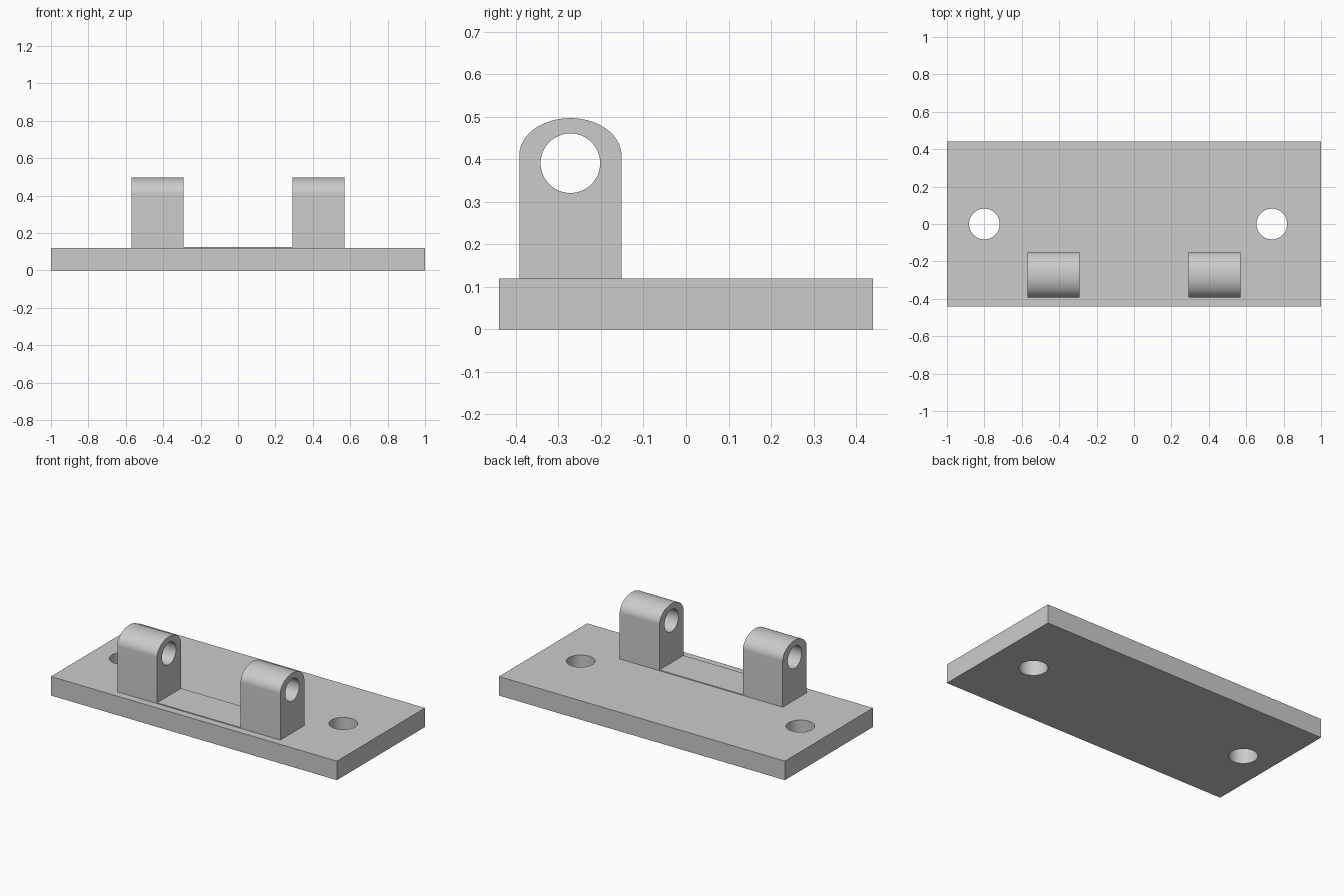
import bpy
import bmesh
from math import sin, cos, pi

cube = bpy.data.objects.get("Cube")
if cube:
    bpy.data.objects.remove(cube, do_unlink=True)

grey = bpy.data.materials.new("plain grey")
grey.use_nodes = True
colour = (0.6, 0.6, 0.6, 1)
grey.diffuse_color = colour
grey.node_tree.nodes["Principled BSDF"].inputs["Base Color"].default_value = colour


def arc(cx, cy, rx, ry, sweep=2 * pi, steps=64):
    """Points along an ellipse, starting at its right-hand end."""
    count = steps if sweep == 2 * pi else steps + 1
    return [(cx + rx * cos(sweep * i / steps), cy + ry * sin(sweep * i / steps))
            for i in range(count)]


def rectangle(x0, x1, y0, y1):
    return [(x0, y0), (x1, y0), (x1, y1), (x0, y1)]


def extruded(name, loops, thickness, location, rotation=(0, 0, 0)):
    """Solid from an outer outline and hole outlines, centred on its thickness."""
    curve = bpy.data.curves.new(name, "CURVE")
    curve.dimensions = "2D"
    curve.fill_mode = "BOTH"
    curve.extrude = thickness / 2
    for loop in loops:
        spline = curve.splines.new("POLY")
        spline.points.add(len(loop) - 1)
        for point, (x, y) in zip(spline.points, loop):
            point.co = (x, y, 0, 1)
        spline.use_cyclic_u = True
    obj = bpy.data.objects.new(name, curve)
    bpy.context.collection.objects.link(obj)
    obj.location = location
    obj.rotation_euler = rotation
    bpy.ops.object.select_all(action="DESELECT")
    obj.select_set(True)
    bpy.context.view_layer.objects.active = obj
    bpy.ops.object.convert(target="MESH")
    obj = bpy.context.object

    # Weld the caps to the walls and make normals consistent
    bm = bmesh.new()
    bm.from_mesh(obj.data)
    bmesh.ops.remove_doubles(bm, verts=bm.verts, dist=0.0001)
    bmesh.ops.recalc_face_normals(bm, faces=bm.faces)
    bm.to_mesh(obj.data)
    bm.free()
    obj.data.materials.clear()
    obj.data.materials.append(grey)
    bpy.ops.object.shade_smooth_by_angle(angle=pi / 6)
    return obj


# Base plate with two screw holes
PLATE_TOP = 0.12
extruded("base_plate",
         [rectangle(-1, 1, -0.44, 0.44),
          arc(-0.8, 0, 0.082, 0.082), arc(0.737, 0, 0.082, 0.082)],
         PLATE_TOP, (0, 0, PLATE_TOP / 2))

# Round-topped hinge lugs, each with a pin hole along x
LUG_Y, LUG_HALF = -0.272, 0.12
outline = ([(-LUG_HALF, PLATE_TOP), (LUG_HALF, PLATE_TOP)]
           + arc(0, 0.41, LUG_HALF, 0.087, pi))
for name, x in (("right_lug", -0.431), ("left_lug", 0.431)):
    extruded(name, [outline, arc(0, 0.391, 0.07, 0.07)], 0.278,
             (x, LUG_Y, 0), (pi / 2, 0, pi / 2))

# Thin raised strip joining the lugs
STRIP = 0.005
extruded("joining_strip",
         [rectangle(-0.292, 0.292, -LUG_HALF, LUG_HALF)],
         STRIP, (0, LUG_Y, PLATE_TOP + STRIP / 2))
